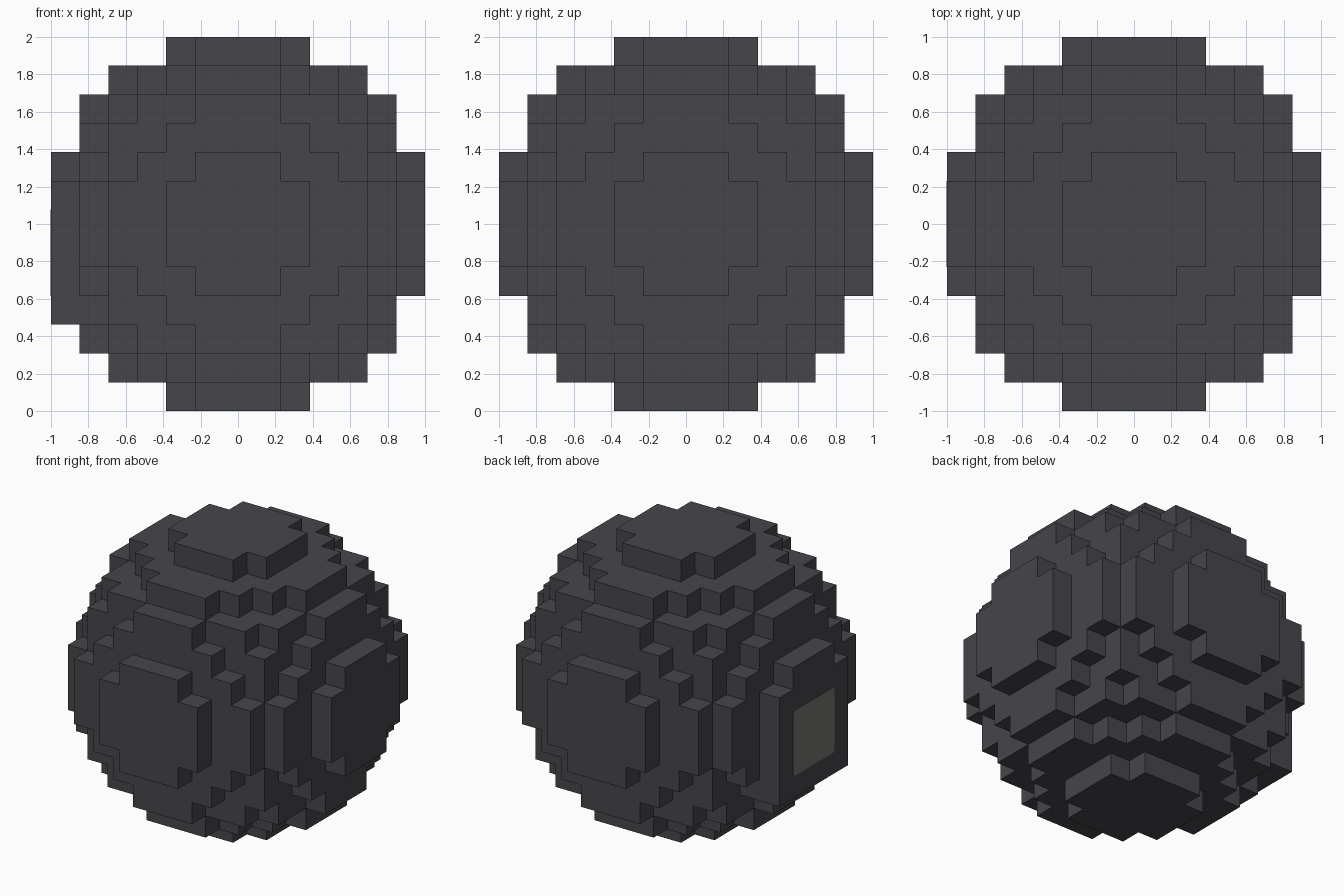
import bpy, bmesh
from math import radians
from mathutils import Vector

cube = bpy.data.objects.get("Cube")
if cube:
    bpy.data.objects.remove(cube, do_unlink=True)

N = 6                      # blocks from the middle to each side
CELL = 2 / (2 * N + 1)     # edge of one block
RADIUS = N + 0.5
CENTRE = Vector((0, 0, 1))


def material(name, colour):
    m = bpy.data.materials.new(name)
    m.use_nodes = True
    m.diffuse_color = (*colour, 1)
    m.node_tree.nodes["Principled BSDF"].inputs["Base Color"].default_value = (*colour, 1)
    return m


def add_object(name, bm, mat):
    mesh = bpy.data.meshes.new(name)
    bm.to_mesh(mesh)
    bm.free()
    mesh.materials.append(mat)
    ob = bpy.data.objects.new(name, mesh)
    bpy.context.collection.objects.link(ob)
    return ob


def block_shell(cells):
    """Outer skin of a set of blocks, with flat areas merged."""
    bm = bmesh.new()
    corners = {}

    def vert(p):
        key = tuple(round(2 * c) for c in p)
        if key not in corners:
            corners[key] = bm.verts.new(CENTRE + p * CELL)
        return corners[key]

    for cell in sorted(cells):
        mid = Vector(cell)
        for axis in range(3):
            for sign in (-1, 1):
                n = Vector((0, 0, 0))
                n[axis] = sign
                if tuple(int(c) for c in mid + n) in cells:
                    continue
                u = Vector((0, 0, 0))
                u[(axis + 1) % 3] = 1
                v = n.cross(u)
                ring = [mid + (n + a * u + b * v) / 2
                        for a, b in ((-1, -1), (1, -1), (1, 1), (-1, 1))]
                bm.faces.new([vert(p) for p in ring])
    bmesh.ops.dissolve_limit(bm, angle_limit=radians(1), verts=bm.verts[:],
                             edges=bm.edges[:])
    return bm


dark = material("charcoal", (0.061, 0.060, 0.069))
grey = material("panel grey", (0.176, 0.176, 0.165))

# Round body made of blocks
span = range(-N, N + 1)
body = {(x, y, z) for x in span for y in span for z in span
        if x * x + y * y + z * z <= RADIUS ** 2}

# Square mount on one side, reaching one block lower than the other sides
body |= {(-N, y, z) for y in range(-2, 3) for z in range(-3, 2)}
add_object("block_sphere_body", block_shell(body), dark)

# Thin panel with clipped corners on the mount
HALF, CUT, THICK = 1.5 * CELL, 0.12 * CELL, 0.003
inner = HALF - CUT
outline = []
for sy, sz in ((1, 1), (-1, 1), (-1, -1), (1, -1)):
    pair = [(sy * HALF, sz * inner), (sy * inner, sz * HALF)]
    outline += pair if sy * sz > 0 else pair[::-1]
bm = bmesh.new()
face = bm.faces.new([bm.verts.new((-1, y, 1 - CELL + z)) for y, z in outline])
top = bmesh.ops.extrude_face_region(bm, geom=[face])["geom"]
bmesh.ops.translate(bm, vec=(-THICK, 0, 0),
                    verts=[g for g in top if isinstance(g, bmesh.types.BMVert)])
bmesh.ops.recalc_face_normals(bm, faces=bm.faces[:])
add_object("side_panel", bm, grey)
